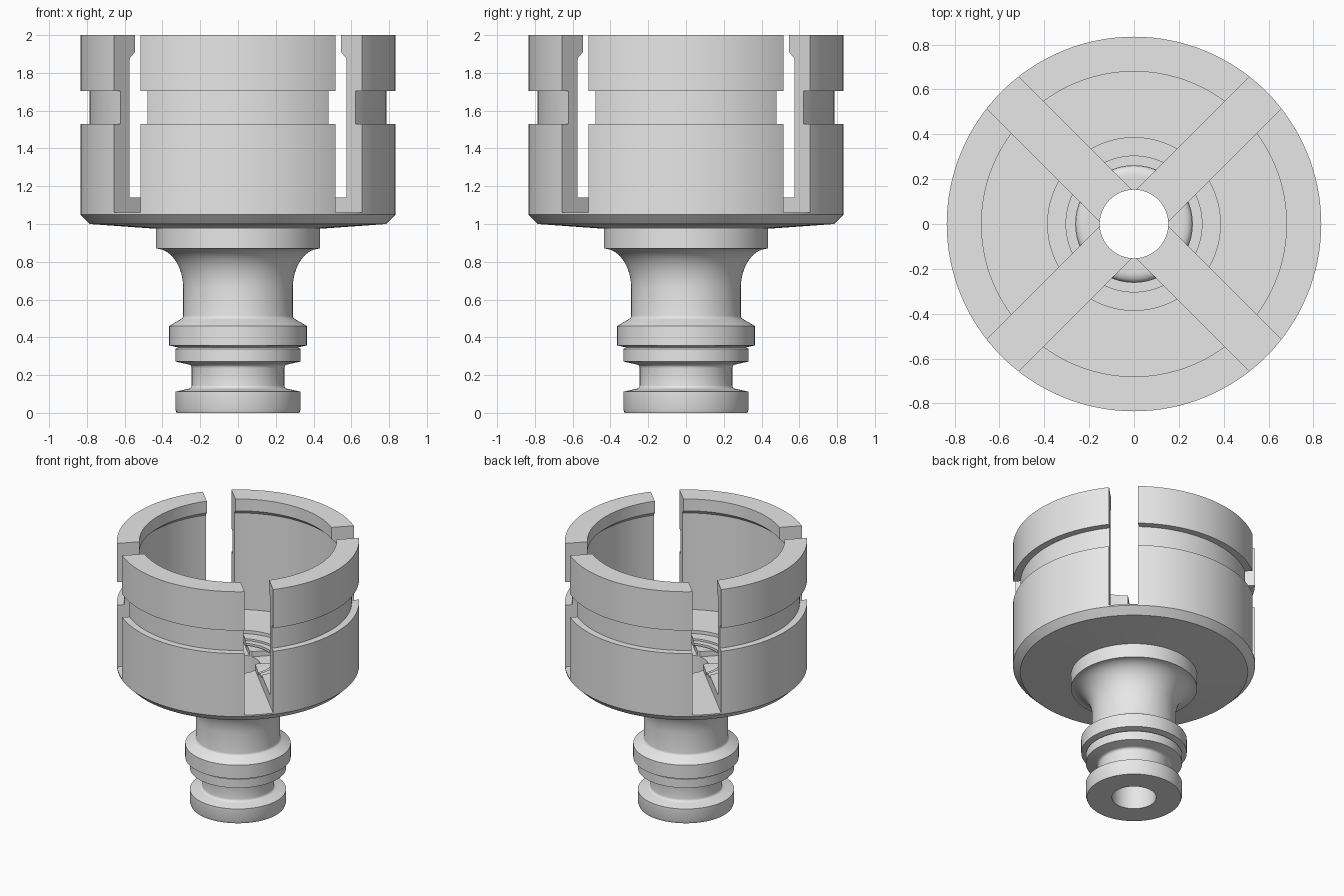
import bpy, bmesh, math
from mathutils import Matrix

cube = bpy.data.objects.get("Cube")
if cube:
    bpy.data.objects.remove(cube, do_unlink=True)

grey = bpy.data.materials.new("light grey plastic")
grey.use_nodes = True
tone = (0.8, 0.8, 0.8, 1)
grey.diffuse_color = tone
grey.node_tree.nodes["Principled BSDF"].inputs["Base Color"].default_value = tone


def arc(cx, cz, rx, rz, start, end, steps):
    """Elliptical fillet points as (radius, height)."""
    angles = [math.radians(start + (end - start) * i / steps) for i in range(steps + 1)]
    return [(cx + rx * math.cos(a), cz + rz * math.sin(a)) for a in angles]


def lathe(name, profile, segments=128):
    """Spin a closed (radius, height) profile around z."""
    bm = bmesh.new()
    rings = []
    for s in range(segments):
        a = 2 * math.pi * s / segments
        rings.append([bm.verts.new((r * math.cos(a), r * math.sin(a), z)) for r, z in profile])
    n = len(profile)
    for s in range(segments):
        here, after = rings[s], rings[(s + 1) % segments]
        for i in range(n):
            j = (i + 1) % n
            bm.faces.new((here[i], after[i], after[j], here[j]))
    bmesh.ops.recalc_face_normals(bm, faces=bm.faces)
    mesh = bpy.data.meshes.new(name)
    bm.to_mesh(mesh)
    bm.free()
    mesh.materials.append(grey)
    obj = bpy.data.objects.new(name, mesh)
    bpy.context.collection.objects.link(obj)
    return obj


def slot_cutter(angle):
    """Long box that cuts one straight slot across the cup."""
    bm = bmesh.new()
    bmesh.ops.create_cube(bm, size=1)
    bm.transform(Matrix.Rotation(angle, 4, "Z")
                 @ Matrix.Translation((0, 0, 1.06 + 0.6))
                 @ Matrix.Diagonal((2.4, 0.2, 1.2, 1)))
    mesh = bpy.data.meshes.new("slot_cutter")
    bm.to_mesh(mesh)
    bm.free()
    mesh.materials.append(grey)
    obj = bpy.data.objects.new("slot_cutter", mesh)
    obj.hide_render = True
    bpy.context.collection.objects.link(obj)
    return obj


# Plug end: foot, seal groove, double collar
plug = [(0.153, 0), (0.325, 0), (0.332, 0.02), (0.332, 0.112), (0.265, 0.127)]
plug += arc(0.265, 0.147, 0.02, 0.02, 270, 180, 4)
plug += arc(0.265, 0.237, 0.02, 0.02, 180, 90, 4)
plug += [(0.332, 0.272), (0.332, 0.338), (0.318, 0.347), (0.364, 0.357),
         (0.364, 0.46), (0.305, 0.495)]

# Neck flaring out to the shoulder
neck = arc(0.31, 0.515, 0.02, 0.02, 270, 180, 4)[1:]
neck += arc(0.435, 0.66, 0.145, 0.21, 180, 90, 14)
neck += [(0.435, 0.975)]

# Cup outside with the retaining groove
cup_outside = [(0.785, 1.0), (0.835, 1.05), (0.835, 1.53), (0.785, 1.53),
               (0.785, 1.705), (0.835, 1.705), (0.835, 2.0)]

# Cup inside: snap lip, floor, stepped seat and seal groove
cup_inside = [(0.68, 2.0), (0.68, 1.91), (0.72, 1.875), (0.72, 1.14),
              (0.385, 1.14), (0.385, 1.115), (0.303, 1.115), (0.303, 1.1),
              (0.26, 1.1), (0.26, 1.07)]
cup_inside += arc(0.215, 1.07, 0.045, 0.03, 0, 90, 6)[1:]
cup_inside += [(0.153, 1.1)]

body = lathe("slotted_cup_connector", plug + neck + cup_outside + cup_inside)

# Two crossing slots split the cup wall into four jaws
cutters = [slot_cutter(math.radians(a)) for a in (45, 135)]
bpy.ops.object.select_all(action="DESELECT")
bpy.context.view_layer.objects.active = body
body.select_set(True)
for cutter in cutters:
    mod = body.modifiers.new("slot", "BOOLEAN")
    mod.operation = "DIFFERENCE"
    mod.solver = "EXACT"
    mod.object = cutter
    bpy.ops.object.modifier_apply(modifier=mod.name)
for cutter in cutters:
    bpy.data.objects.remove(cutter, do_unlink=True)

bpy.ops.object.shade_smooth_by_angle(angle=math.radians(25))
